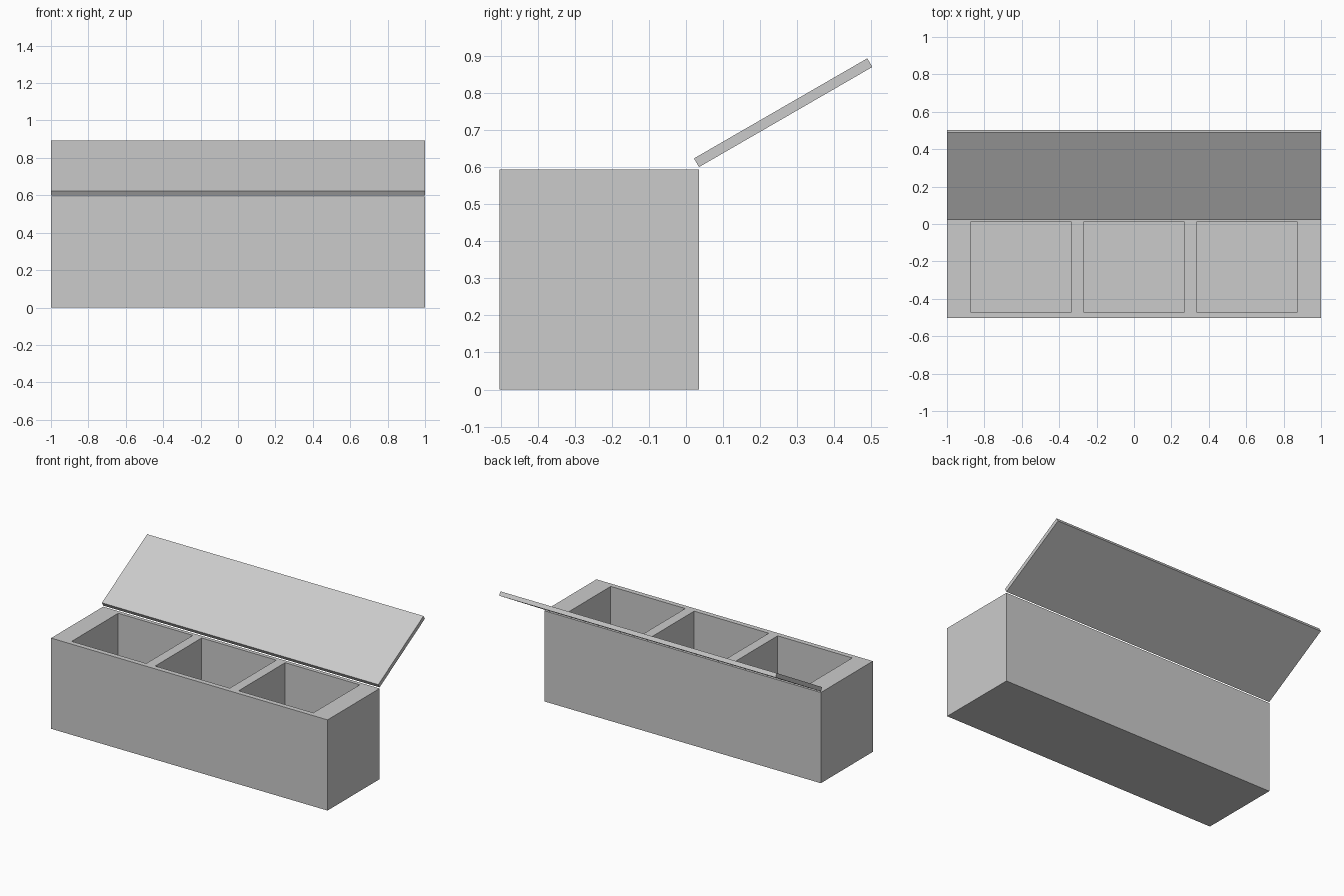
import bpy, math
from mathutils import Matrix, Vector

if "Cube" in bpy.data.objects:
    bpy.data.objects.remove(bpy.data.objects["Cube"])


def box(name, lo, hi):
    """Axis-aligned box between two corners, with the scale baked in."""
    lo, hi = Vector(lo), Vector(hi)
    bpy.ops.mesh.primitive_cube_add(size=1)
    ob = bpy.context.object
    ob.name = name
    ob.data.transform(Matrix.Translation((lo + hi) / 2) @ Matrix.Diagonal((*(hi - lo), 1)))
    return ob


# Chest body
body = box("chest_body", (-1, -0.503, 0), (1, 0.035, 0.593))

# Three compartments cut from the top
for i in (-1, 0, 1):
    x = i * 0.604
    cutter = box("compartment_cutter", (x - 0.27, -0.47, 0.03), (x + 0.27, 0.01, 0.7))
    cutter.hide_render = True
    cutter.hide_viewport = True
    cutter.display_type = 'WIRE'
    cut = body.modifiers.new("compartment", 'BOOLEAN')
    cut.operation = 'DIFFERENCE'
    cut.solver = 'EXACT'
    cut.object = cutter

# Open lid, tilted back about its lower hinge edge
lid = box("lid", (-1, 0, 0), (1, 0.54, 0.027))
lid.location = (0, 0.035, 0.6)
lid.rotation_euler.x = math.radians(30)
